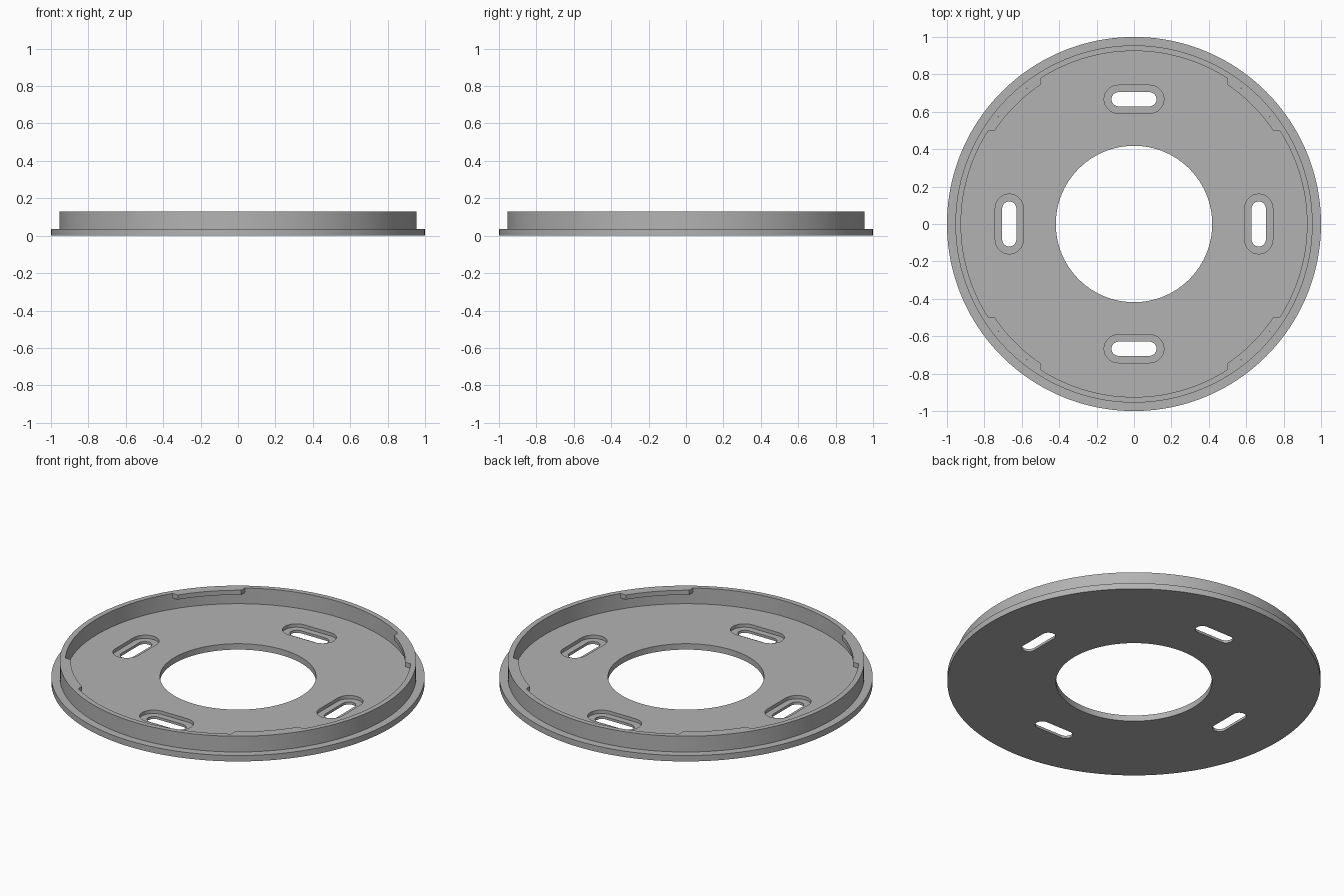
import bpy, bmesh
from math import sin, cos, asin, pi, radians

if "Cube" in bpy.data.objects:
    bpy.data.objects.remove(bpy.data.objects["Cube"], do_unlink=True)

FLOOR, TOP = 0.035, 0.128      # plate thickness and rim height
RIM_IN, TAB_IN = 0.925, 0.896  # inner radii of rim and snap tabs

grey = bpy.data.materials.new("plain grey")
grey.use_nodes = True
grey.diffuse_color = (0.45, 0.45, 0.45, 1)
grey.node_tree.nodes["Principled BSDF"].inputs["Base Color"].default_value = grey.diffuse_color


def make_object(name, bm):
    bmesh.ops.recalc_face_normals(bm, faces=bm.faces)
    mesh = bpy.data.meshes.new(name)
    bm.to_mesh(mesh)
    bm.free()
    mesh.materials.append(grey)
    ob = bpy.data.objects.new(name, mesh)
    bpy.context.collection.objects.link(ob)
    return ob


def activate(ob):
    bpy.ops.object.select_all(action='DESELECT')
    ob.select_set(True)
    bpy.context.view_layer.objects.active = ob


def smooth(ob):
    activate(ob)
    bpy.ops.object.shade_smooth_by_angle(angle=radians(30))


def arc(radius, start, end, steps, cx=0, cy=0):
    angles = [start + (end - start) * i / steps for i in range(steps + 1)]
    return [(cx + radius * cos(a), cy + radius * sin(a)) for a in angles]


def extrude(name, outline, z0, z1):
    bm = bmesh.new()
    face = bm.faces.new([bm.verts.new((x, y, z0)) for x, y in outline])
    geom = bmesh.ops.extrude_face_region(bm, geom=[face])["geom"]
    for v in geom:
        if isinstance(v, bmesh.types.BMVert):
            v.co.z = z1
    return make_object(name, bm)


def revolve(name, profile, steps):
    bm = bmesh.new()
    rings = [[bm.verts.new((r * cos(2 * pi * i / steps), r * sin(2 * pi * i / steps), z))
              for i in range(steps)] for r, z in profile]
    for a, b in zip(rings, rings[1:] + rings[:1]):
        for i in range(steps):
            j = (i + 1) % steps
            bm.faces.new((a[i], a[j], b[j], b[i]))
    return make_object(name, bm)


# Round plate with centre hole, outer flange and raised rim
plate = revolve("mounting_plate", [
    (0.418, 0), (1, 0), (1, FLOOR), (0.955, FLOOR), (0.955, TOP),
    (RIM_IN, TOP), (RIM_IN, FLOOR), (0.418, FLOOR)], 160)


# Slotted screw holes with a wider recess above each
def slot_cutter(half_length, radius, z0, z1, turn):
    d = half_length - radius
    outline = arc(radius, -pi / 2, pi / 2, 16, d) + arc(radius, pi / 2, 3 * pi / 2, 16, -d)
    cutter = extrude("slot_cutter", outline, z0, z1)
    cutter.hide_render = True
    cutter.rotation_euler.z = turn
    cutter.location = (-0.667 * sin(turn), 0.667 * cos(turn), 0)
    return cutter


for quarter in range(4):
    for half_length, radius, z0 in ((0.16, 0.075, 0.015), (0.12, 0.038, -0.1)):
        cutter = slot_cutter(half_length, radius, z0, 0.1, quarter * pi / 2)
        cut = plate.modifiers.new("slot", 'BOOLEAN')
        cut.operation = 'DIFFERENCE'
        cut.solver = 'EXACT'
        cut.object = cutter
        activate(plate)
        bpy.ops.object.modifier_apply(modifier=cut.name)
        bpy.data.objects.remove(cutter, do_unlink=True)
smooth(plate)

# Four snap tabs inside the top of the rim, with ends cut square to the axes
a_out, a_in = asin(0.5 / RIM_IN), asin(0.5 / TAB_IN)
tab_outline = (arc(RIM_IN, a_out, pi / 2 - a_out, 20)
               + arc(TAB_IN, pi / 2 - a_in, a_in, 20))
for quarter, place in enumerate(("back_left", "back_right", "front_right", "front_left")):
    tab = extrude("snap_tab_" + place, tab_outline, TOP - 0.027, TOP)
    tab.rotation_euler.z = quarter * pi / 2
    smooth(tab)
